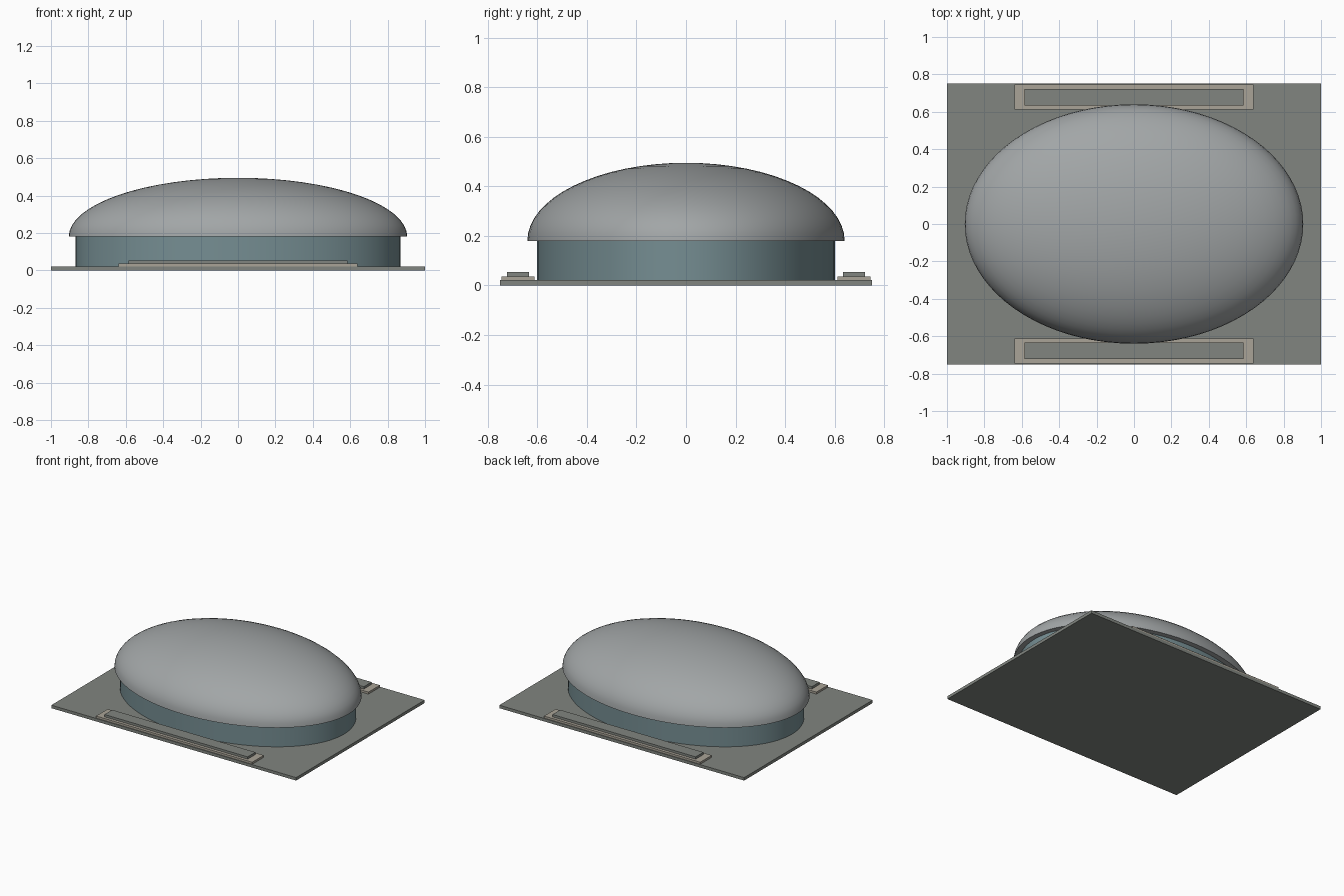
import bpy, bmesh, math

if "Cube" in bpy.data.objects:
    bpy.data.objects.remove(bpy.data.objects["Cube"])


def material(name, rgb):
    m = bpy.data.materials.new(name)
    m.diffuse_color = (*rgb, 1)
    m.use_nodes = True
    m.node_tree.nodes["Principled BSDF"].inputs["Base Color"].default_value = m.diffuse_color
    return m


PLATE = material("grey_green", (0.22, 0.235, 0.215))
TEAL = material("teal", (0.18, 0.27, 0.29))
TAN = material("tan", (0.40, 0.37, 0.31))
METAL = material("metal", (0.36, 0.38, 0.385))


def box(name, x, y, z0, z1, cy, mat):
    bpy.ops.mesh.primitive_cube_add(size=1, location=(0, cy, (z0 + z1) / 2))
    o = bpy.context.object
    o.name = name
    o.scale = (2 * x, 2 * y, z1 - z0)
    bpy.ops.object.transform_apply(location=False, rotation=False, scale=True)
    o.data.materials.append(mat)
    return o


def elliptic_loft(name, profile, mat, n=80, cap_top=False):
    """Skin elliptical rings given as (rx, ry, z); rx = 0 makes a pole."""
    bm = bmesh.new()
    rings = []
    for rx, ry, z in profile:
        if rx == 0:
            rings.append([bm.verts.new((0, 0, z))] * n)
        else:
            rings.append([bm.verts.new((rx * math.cos(2 * math.pi * i / n),
                                        ry * math.sin(2 * math.pi * i / n), z))
                          for i in range(n)])
    for a, b in zip(rings, rings[1:]):
        for i in range(n):
            j = (i + 1) % n
            bm.faces.new(dict.fromkeys((a[i], a[j], b[j], b[i])))
    bmesh.ops.recalc_face_normals(bm, faces=bm.faces)
    me = bpy.data.meshes.new(name)
    bm.to_mesh(me)
    bm.free()
    o = bpy.data.objects.new(name, me)
    bpy.context.collection.objects.link(o)
    me.materials.append(mat)
    bpy.ops.object.select_all(action='DESELECT')
    o.select_set(True)
    bpy.context.view_layer.objects.active = o
    bpy.ops.object.shade_smooth_by_angle(angle=math.radians(35))
    return o


# Ground plate
box("base_plate", 1.0, 0.75, 0, 0.022, 0, PLATE)

# Oval drum wall
elliptic_loft("drum_wall", [(0.868, 0.602, 0.02), (0.868, 0.602, 0.18)], TEAL)

# Half-ellipsoid roof with a flat soffit out to the overhanging rim
STEPS = 16
roof = [(0.868, 0.602, 0.18)]
for k in range(STEPS):
    t = math.pi / 2 * k / STEPS
    roof.append((0.905 * math.cos(t), 0.64 * math.cos(t), 0.18 + 0.315 * math.sin(t)))
roof.append((0, 0, 0.495))
elliptic_loft("dome_roof", roof, METAL)

# Stepped plinths along the front and back edges
for side, s in (("front", -1), ("back", 1)):
    box(side + "_plinth", 0.638, 0.067, 0.022, 0.037, s * 0.678, TAN)
    box(side + "_plinth_cap", 0.585, 0.045, 0.037, 0.054, s * 0.678, PLATE)
